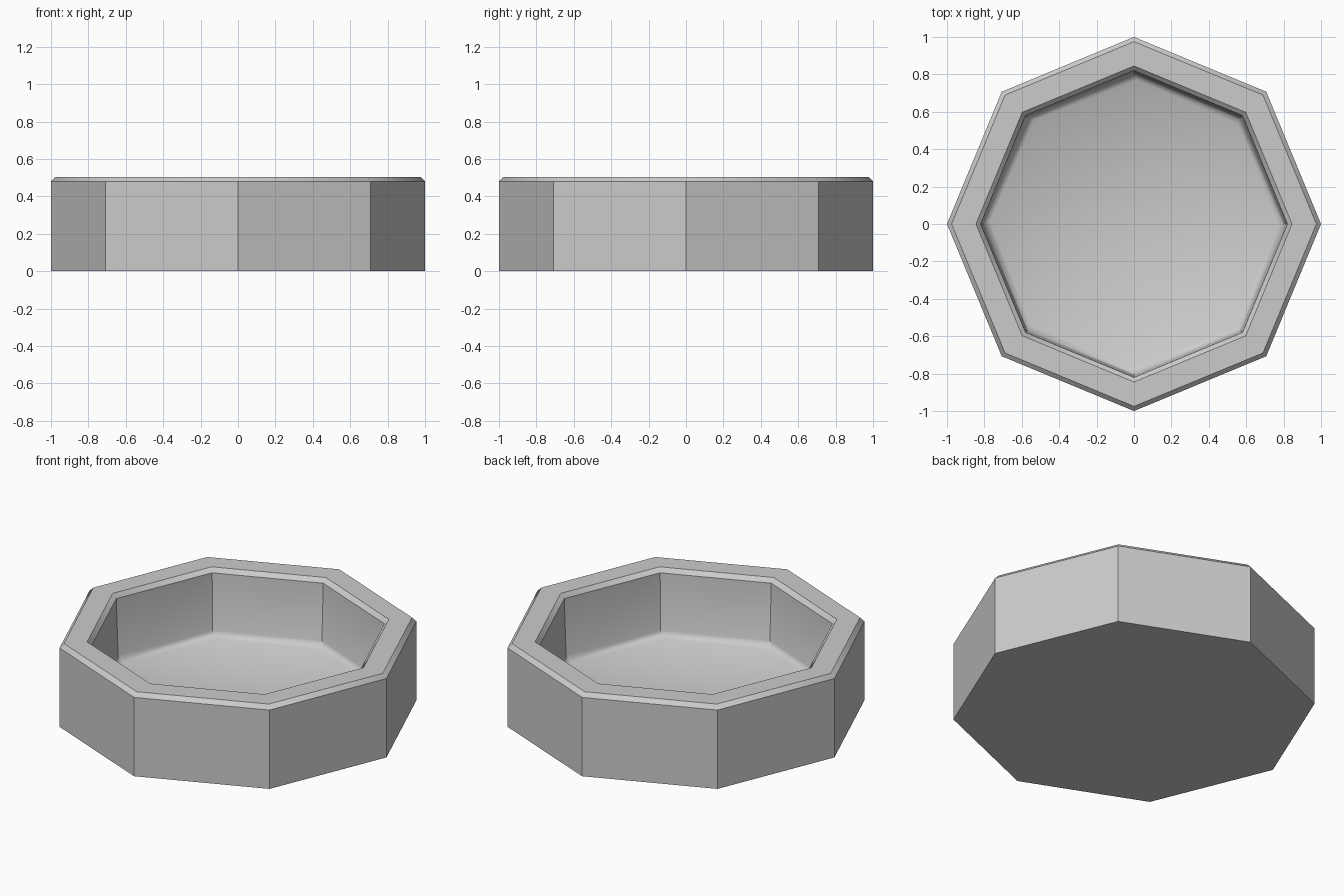
import bpy, bmesh
from math import cos, sin, pi, radians

cube = bpy.data.objects.get("Cube")
if cube:
    bpy.data.objects.remove(cube)

SIDES = 8

# One plain grey stone material
stone = bpy.data.materials.new("grey_stone")
stone.use_nodes = True
color = (0.6, 0.6, 0.6, 1)
stone.diffuse_color = color
stone.node_tree.nodes["Principled BSDF"].inputs["Base Color"].default_value = color

# Cross-section from outer foot, over the bevelled rim, down to the dish floor:
# radius, height, slight twist in degrees
profile = [
    (1.0, 0.0, 0), (1.0, 0.48, 0),
    (0.975, 0.505, 0), (0.845, 0.505, 0),
    (0.82, 0.48, 0), (0.807, 0.135, 0),
    (0.797, 0.115, -0.5), (0.77, 0.10, -1),
]


def ring(bm, radius, height, twist):
    angles = [2 * pi * i / SIDES + radians(twist) for i in range(SIDES)]
    return [bm.verts.new((radius * cos(a), radius * sin(a), height)) for a in angles]


# Octagonal basin: bridge successive rings, then cap the foot and floor
bm = bmesh.new()
rings = [ring(bm, *p) for p in profile]
for low, high in zip(rings, rings[1:]):
    for i in range(SIDES):
        j = (i + 1) % SIDES
        bm.faces.new((low[i], low[j], high[j], high[i]))
bm.faces.new(rings[0][::-1])
bm.faces.new(rings[-1])
bmesh.ops.recalc_face_normals(bm, faces=bm.faces)

mesh = bpy.data.meshes.new("octagonal_basin")
bm.to_mesh(mesh)
bm.free()
mesh.materials.append(stone)
basin = bpy.data.objects.new("octagonal_basin", mesh)
bpy.context.collection.objects.link(basin)

# Soften only the rounded foot of the inner wall
bpy.context.view_layer.objects.active = basin
basin.select_set(True)
bpy.ops.object.shade_smooth_by_angle(angle=radians(35))
